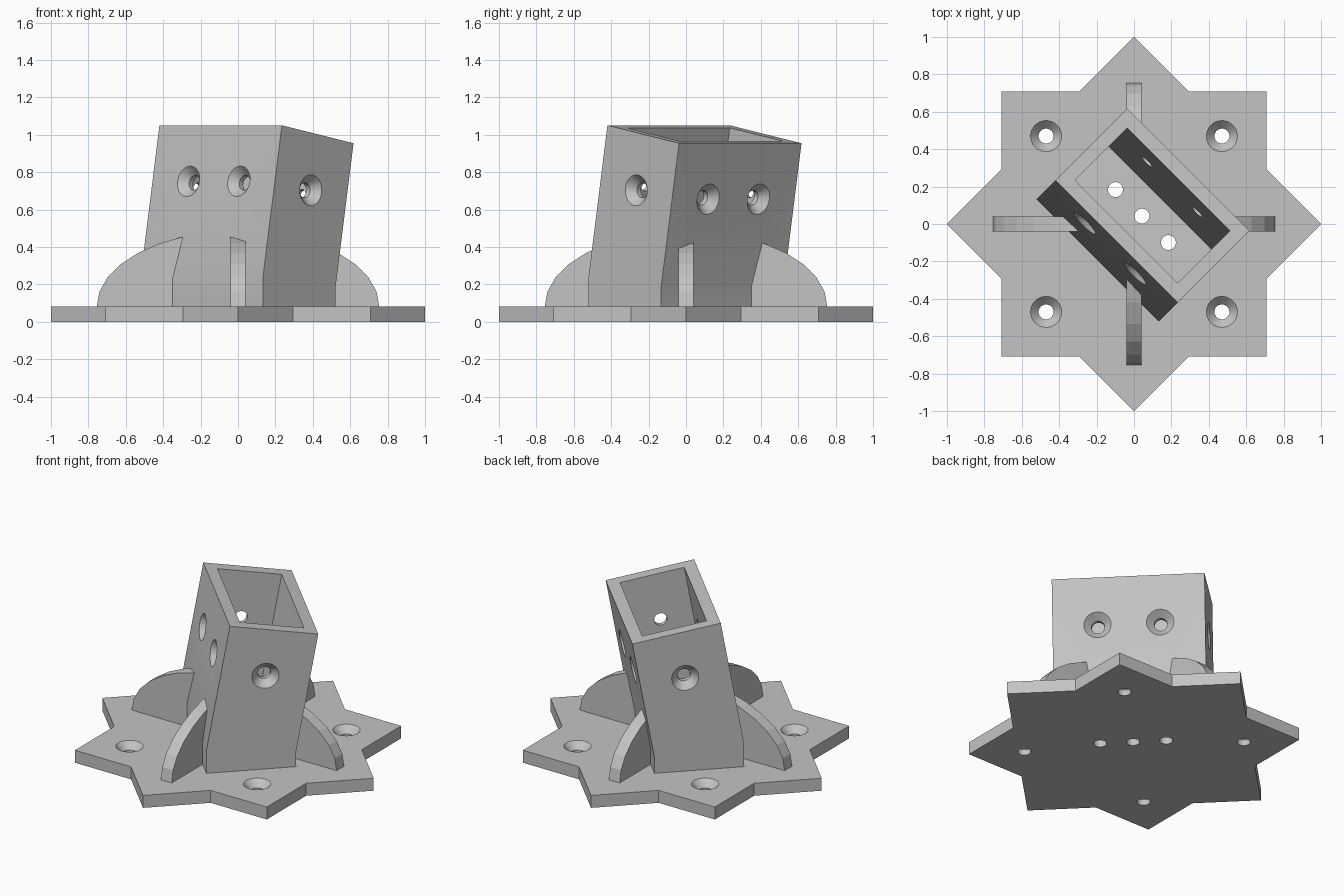
import bpy, bmesh
from math import sin, cos, tan, pi, radians
from mathutils import Matrix, Vector

if "Cube" in bpy.data.objects:
    bpy.data.objects.remove(bpy.data.objects["Cube"], do_unlink=True)

PLATE = 0.083          # plate thickness
HALF_W, HALF_L = 0.275, 0.463
WALL = 0.075
LEAN = radians(10)
BEND = 0.211           # height where the socket starts to lean
TUBE = 0.804           # length of the leaning part

grey = bpy.data.materials.new("plain_grey")
grey.use_nodes = True
grey.diffuse_color = (0.55, 0.55, 0.55, 1)
grey.node_tree.nodes["Principled BSDF"].inputs["Base Color"].default_value = (0.55, 0.55, 0.55, 1)

# Frames: diagonal socket, its leaning part, and profile planes
DIAG = Matrix.Rotation(-pi / 4, 4, "Z")
TILT = DIAG @ Matrix.Translation((0, 0, BEND)) @ Matrix.Rotation(-LEAN, 4, "X")
SIDE = Matrix(((0, 0, 1, 0), (1, 0, 0, 0), (0, 1, 0, 0), (0, 0, 0, 1)))
UPRIGHT = Matrix.Rotation(pi / 2, 4, "X")


def finish(name, bm):
    bmesh.ops.recalc_face_normals(bm, faces=bm.faces)
    mesh = bpy.data.meshes.new(name)
    bm.to_mesh(mesh)
    bm.free()
    mesh.materials.append(grey)
    obj = bpy.data.objects.new(name, mesh)
    bpy.context.collection.objects.link(obj)
    return obj


def prism(name, points, half_depth, matrix):
    """Extrude a flat outline symmetrically about its plane."""
    bm = bmesh.new()
    face = bm.faces.new([bm.verts.new((a, b, -half_depth)) for a, b in points])
    new = bmesh.ops.extrude_face_region(bm, geom=[face])["geom"]
    bmesh.ops.translate(bm, vec=(0, 0, 2 * half_depth),
                        verts=[g for g in new if isinstance(g, bmesh.types.BMVert)])
    bmesh.ops.transform(bm, matrix=matrix, verts=bm.verts)
    return finish(name, bm)


def drill(name, profile, places, sides=32):
    """Turned cutters, one at each matrix."""
    bm = bmesh.new()
    for place in places:
        rings = [[bm.verts.new(place @ Vector((r * cos(2 * pi * i / sides),
                                               r * sin(2 * pi * i / sides), h)))
                  for i in range(sides)] for r, h in profile]
        for low, high in zip(rings, rings[1:]):
            for i in range(sides):
                j = (i + 1) % sides
                bm.faces.new((low[i], low[j], high[j], high[i]))
        bm.faces.new(rings[0][::-1])
        bm.faces.new(rings[-1])
    return finish(name, bm)


def cut(obj, cutters):
    bpy.context.view_layer.objects.active = obj
    for cutter in cutters:
        mod = obj.modifiers.new("cut", "BOOLEAN")
        mod.operation = "DIFFERENCE"
        mod.solver = "EXACT"
        mod.object = cutter
        bpy.ops.object.modifier_apply(modifier=mod.name)


def leaning_profile(half, bottom):
    """Upright foot mitred into a leaning shaft."""
    mitre = half * tan(LEAN / 2)

    def tip(w):
        return (TUBE * sin(LEAN) + w * cos(LEAN),
                BEND + TUBE * cos(LEAN) - w * sin(LEAN))
    return [(-half, bottom), (half, bottom), (half, BEND - mitre),
            tip(half), tip(-half), (-half, BEND + mitre)]


COUNTERSINK = [(0.04, -0.12), (0.04, -0.045), (0.083, 0), (0.083, 0.02)]
STRAIGHT = [(0.04, -0.1), (0.04, 0.5)]

# Eight-pointed star plate
inner = cos(pi / 4) / cos(pi / 8)
star = [((inner if i % 2 else 1) * cos(i * pi / 8),
         (inner if i % 2 else 1) * sin(i * pi / 8)) for i in range(16)]
plate = prism("star_plate", star, PLATE / 2, Matrix.Translation((0, 0, PLATE / 2)))

# Leaning rectangular socket
socket = prism("leaning_socket", leaning_profile(HALF_W, PLATE), HALF_L, DIAG @ SIDE)

# Cutters
w, l = HALF_W - WALL, HALF_L - WALL
cavity = prism("cavity_cutter", [(-l, -w), (l, -w), (l, w), (-l, w)], 0.5,
               TILT @ Matrix.Translation((0, 0, 0.5)))
plate_screws = drill("plate_screw_cutter", COUNTERSINK,
                     [Matrix.Translation((x, y, PLATE))
                      for x in (-0.47, 0.47) for y in (-0.47, 0.47)])
drains = drill("drain_cutter", STRAIGHT,
               [DIAG @ Matrix.Translation((u, 0.06, 0)) for u in (-0.2, 0, 0.2)])
wall_places = []
for side in (-1, 1):
    for pos, axis in (((-0.19, side * HALF_W), (0, side, 0)),
                      ((0.19, side * HALF_W), (0, side, 0)),
                      ((side * HALF_L, 0), (side, 0, 0))):
        turn = Vector(axis).to_track_quat("Z", "Y").to_matrix().to_4x4()
        wall_places.append(TILT @ Matrix.Translation((*pos, 0.5)) @ turn)
wall_screws = drill("wall_screw_cutter", COUNTERSINK, wall_places)
core = prism("core_cutter", leaning_profile(HALF_W - 0.03, -0.1), HALF_L - 0.03, DIAG @ SIDE)

cut(plate, [plate_screws, drains])
cut(socket, [cavity, wall_screws, drains])

# Four curved ribs bracing the socket
arc = [(0.755 * cos(i * pi / 16), PLATE + 0.404 * sin(i * pi / 16)) for i in range(9)]
outline = [(0, PLATE - 0.02), (0.755, PLATE - 0.02)] + arc
ribs = []
for i, name in enumerate(("left_rib", "back_rib", "right_rib", "front_rib")):
    rib = prism(name, outline, 0.04, Matrix.Rotation(i * pi / 2, 4, "Z") @ UPRIGHT)
    cut(rib, [core])
    ribs.append(rib)

for cutter in (cavity, plate_screws, drains, wall_screws, core):
    bpy.data.objects.remove(cutter, do_unlink=True)

# Smooth hole walls, crisp edges
for obj in bpy.context.view_layer.objects:
    obj.select_set(obj in [plate, socket])
bpy.context.view_layer.objects.active = socket
bpy.ops.object.shade_smooth_by_angle(angle=radians(20))
